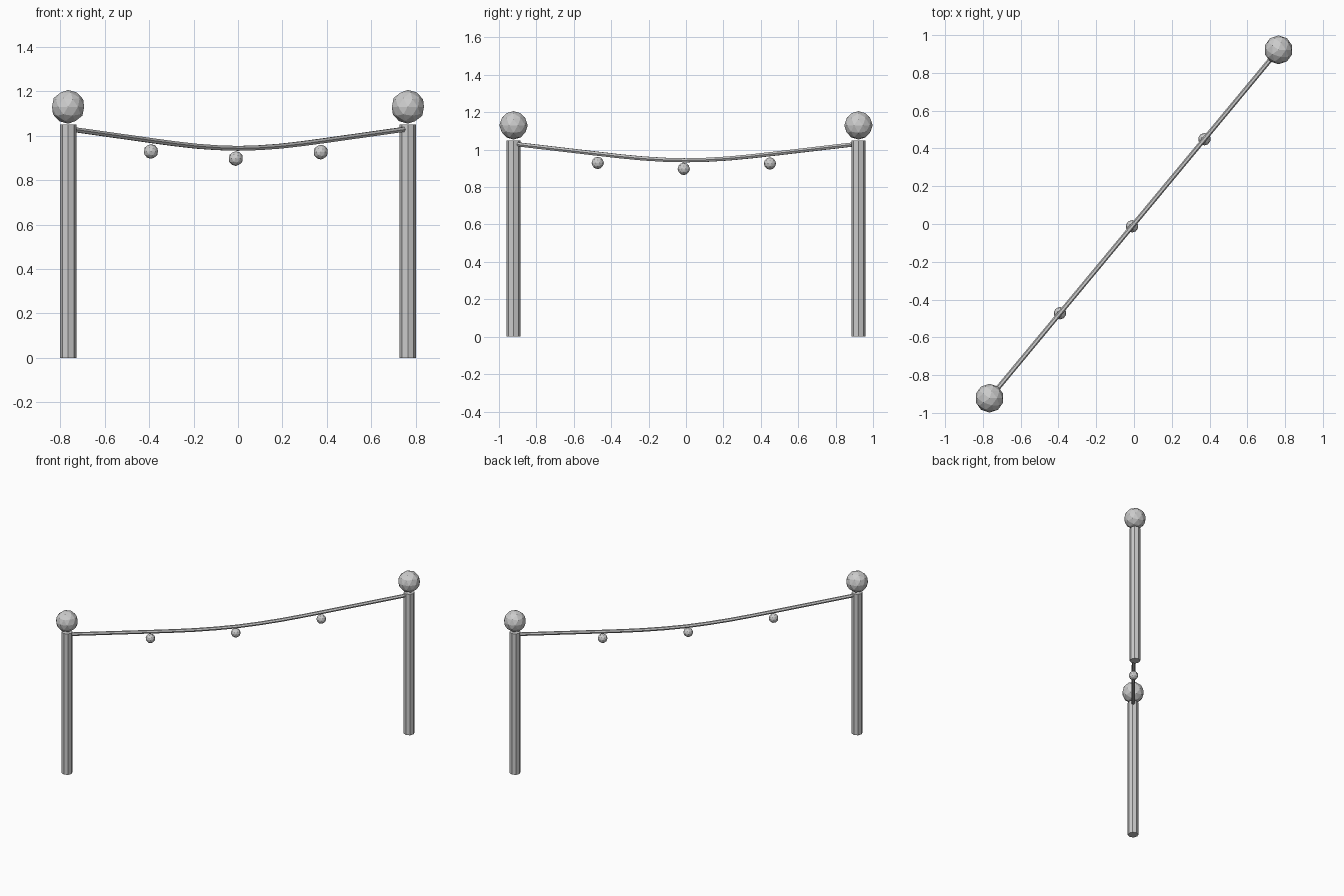
import bpy
from mathutils import Vector

if "Cube" in bpy.data.objects:
    bpy.data.objects.remove(bpy.data.objects["Cube"])

END = Vector((0.765, 0.922, 0))      # foot of one post, the other is opposite


def ball(name, radius, loc):
    bpy.ops.mesh.primitive_ico_sphere_add(subdivisions=2, radius=radius, location=loc)
    bpy.context.object.name = name


# Posts with round finials
for side, s in (("left", -1), ("right", 1)):
    foot = END * s
    bpy.ops.mesh.primitive_cylinder_add(vertices=8, radius=0.037, depth=1.05,
                                        location=foot + Vector((0, 0, 0.525)))
    bpy.context.object.name = side + "_post"
    ball(side + "_finial", 0.076, foot + Vector((0, 0, 1.13)))

# Sagging cable, given as (fraction along span, height)
half = [(0, 0.943), (0.125, 0.946), (0.25, 0.953), (0.375, 0.964), (0.5, 0.977),
        (0.75, 1.004), (1, 1.031)]
path = [(-t, z) for t, z in reversed(half[1:])] + half
curve = bpy.data.curves.new("cable", "CURVE")
curve.dimensions = "3D"
curve.bevel_depth = 0.0125
curve.bevel_resolution = 1
curve.use_fill_caps = True
spline = curve.splines.new("POLY")
spline.points.add(len(path) - 1)
for point, (t, z) in zip(spline.points, path):
    point.co = (END.x * t, END.y * t, z, 1)
spline.use_smooth = False
cable = bpy.data.objects.new("cable", curve)
bpy.context.collection.objects.link(cable)

# Small bulbs hanging under the cable
for i, (t, z) in enumerate([(-0.512, 0.929), (-0.013, 0.897), (0.487, 0.926)]):
    ball(f"bulb_{i + 1}", 0.033, (END.x * t, END.y * t, z))
